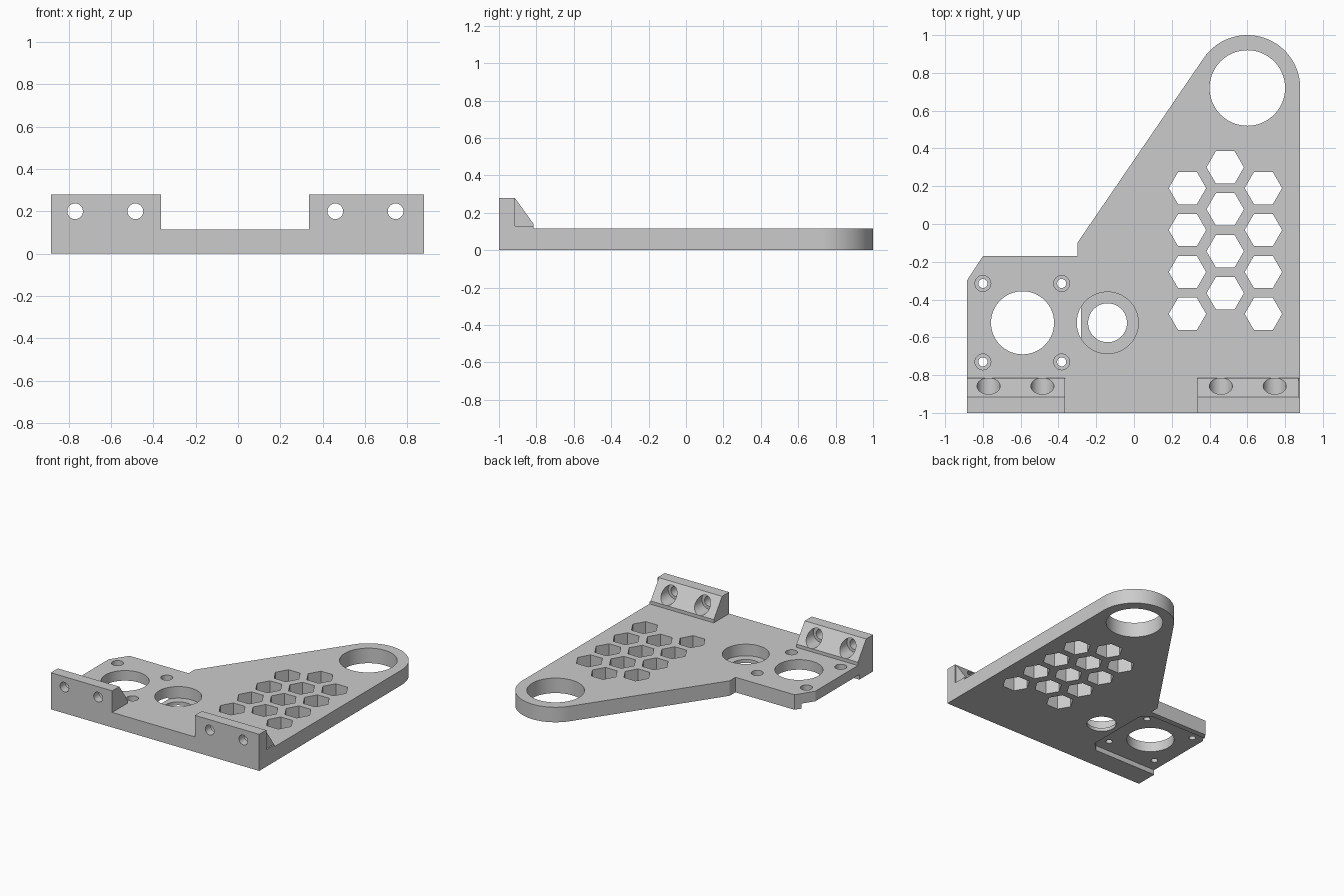
import bpy, bmesh
from math import cos, sin, pi, radians, atan2
from mathutils import Vector, Matrix

default = bpy.data.objects.get("Cube")
if default:
    bpy.data.objects.remove(default, do_unlink=True)

grey = bpy.data.materials.new("plain grey")
grey.use_nodes = True
colour = (0.6, 0.6, 0.6, 1)
grey.diffuse_color = colour
grey.node_tree.nodes["Principled BSDF"].inputs["Base Color"].default_value = colour

THICK = 0.115
AXES = {
    "z": Matrix.Identity(3),
    "x": Matrix(((0, 0, 1), (1, 0, 0), (0, 1, 0))),   # profile (y, z) along x
    "y": Matrix(((1, 0, 0), (0, 0, 1), (0, 1, 0))),   # profile (x, z) along y
}


def prism(name, profile, low, high, axis="z"):
    """Extrude a closed 2D profile from low to high along an axis."""
    bm = bmesh.new()
    turn = AXES[axis]
    base = bm.faces.new([bm.verts.new(turn @ Vector((u, v, low))) for u, v in profile])
    made = bmesh.ops.extrude_face_region(bm, geom=[base])["geom"]
    tops = [g for g in made if isinstance(g, bmesh.types.BMVert)]
    bmesh.ops.translate(bm, verts=tops, vec=turn @ Vector((0, 0, high - low)))
    bmesh.ops.recalc_face_normals(bm, faces=bm.faces)
    mesh = bpy.data.meshes.new(name)
    bm.to_mesh(mesh)
    bm.free()
    mesh.materials.append(grey)
    obj = bpy.data.objects.new(name, mesh)
    bpy.context.collection.objects.link(obj)
    return obj


def ring(u, v, radius, sides=64):
    return [(u + radius * cos(2 * pi * i / sides), v + radius * sin(2 * pi * i / sides))
            for i in range(sides)]


def cut(target, profile, low, high, axis="z"):
    """Subtract an extruded profile from the target."""
    tool = prism("cutter", profile, low, high, axis)
    tool.hide_render = True
    mod = target.modifiers.new("cut", "BOOLEAN")
    mod.operation, mod.solver, mod.object = "DIFFERENCE", "EXACT", tool
    graph = bpy.context.evaluated_depsgraph_get()
    mesh = bpy.data.meshes.new_from_object(target.evaluated_get(graph))
    target.modifiers.clear()
    target.data = mesh
    bpy.data.objects.remove(tool, do_unlink=True)


# Plate outline with a rounded tip
tip, tip_r = (0.6, 0.72), 0.28
end = pi - atan2(0.66, 0.96)
arc = [(tip[0] + tip_r * cos(end * i / 40), tip[1] + tip_r * sin(end * i / 40))
       for i in range(41)]
outline = [(-0.885, -1), (0.88, -1)] + arc + [
    (-0.30, -0.10), (-0.30, -0.17), (-0.80, -0.17), (-0.885, -0.30)]
plate = prism("base_plate", outline, 0, THICK)

# Large tip hole and motor hole
cut(plate, ring(*tip, 0.2), -1, 1)
cut(plate, ring(-0.59, -0.523, 0.167), -1, 1)

# Motor pocket on the underside, open at the side
pocket = [(-1, -0.833), (-0.35, -0.833), (-0.28, -0.763),
          (-0.28, -0.283), (-0.35, -0.213), (-1, -0.213)]
cut(plate, pocket, -1, 0.038)

# Stepped bearing seat
cut(plate, ring(-0.14, -0.523, 0.163), 0.026, 1)
cut(plate, ring(-0.14, -0.523, 0.103), -1, 1)

# Stepped motor bolt holes
for x in (-0.8, -0.383):
    for y in (-0.73, -0.315):
        cut(plate, ring(x, y, 0.042, 32), 0.075, 1)
        cut(plate, ring(x, y, 0.024, 32), -1, 1)

# Honeycomb openings
for x, top, in ((0.283, 0.19), (0.483, 0.3), (0.685, 0.19)):
    for row in range(4):
        cut(plate, ring(x, top - 0.222 * row, 0.099, 6), -1, 1)

# Upright mounting tabs with sloped backs
tab_profile = [(-1, THICK), (-1, 0.28), (-0.915, 0.28), (-0.815, 0.14), (-0.815, THICK)]
tabs = []
for name, low, high, holes in (("right_tab", -0.885, -0.365, (-0.77, -0.485)),
                               ("left_tab", 0.335, 0.88, (0.46, 0.745))):
    tab = prism(name, tab_profile, low, high, "x")
    for x in holes:
        cut(tab, ring(x, 0.2, 0.061, 48), -0.935, -0.5, "y")
        cut(tab, ring(x, 0.2, 0.037, 48), -1.5, -0.5, "y")
    tabs.append(tab)

# Small side relief on the left tab
cut(tabs[1], [(-0.915, 0.13), (-0.5, 0.13), (-0.5, 0.5), (-0.915, 0.5)], 0.87, 1, "x")

# Smooth the round walls, keep the edges crisp
bpy.ops.object.select_all(action="DESELECT")
for obj in [plate] + tabs:
    obj.select_set(True)
    bpy.context.view_layer.objects.active = obj
bpy.ops.object.shade_smooth_by_angle(angle=radians(30))
